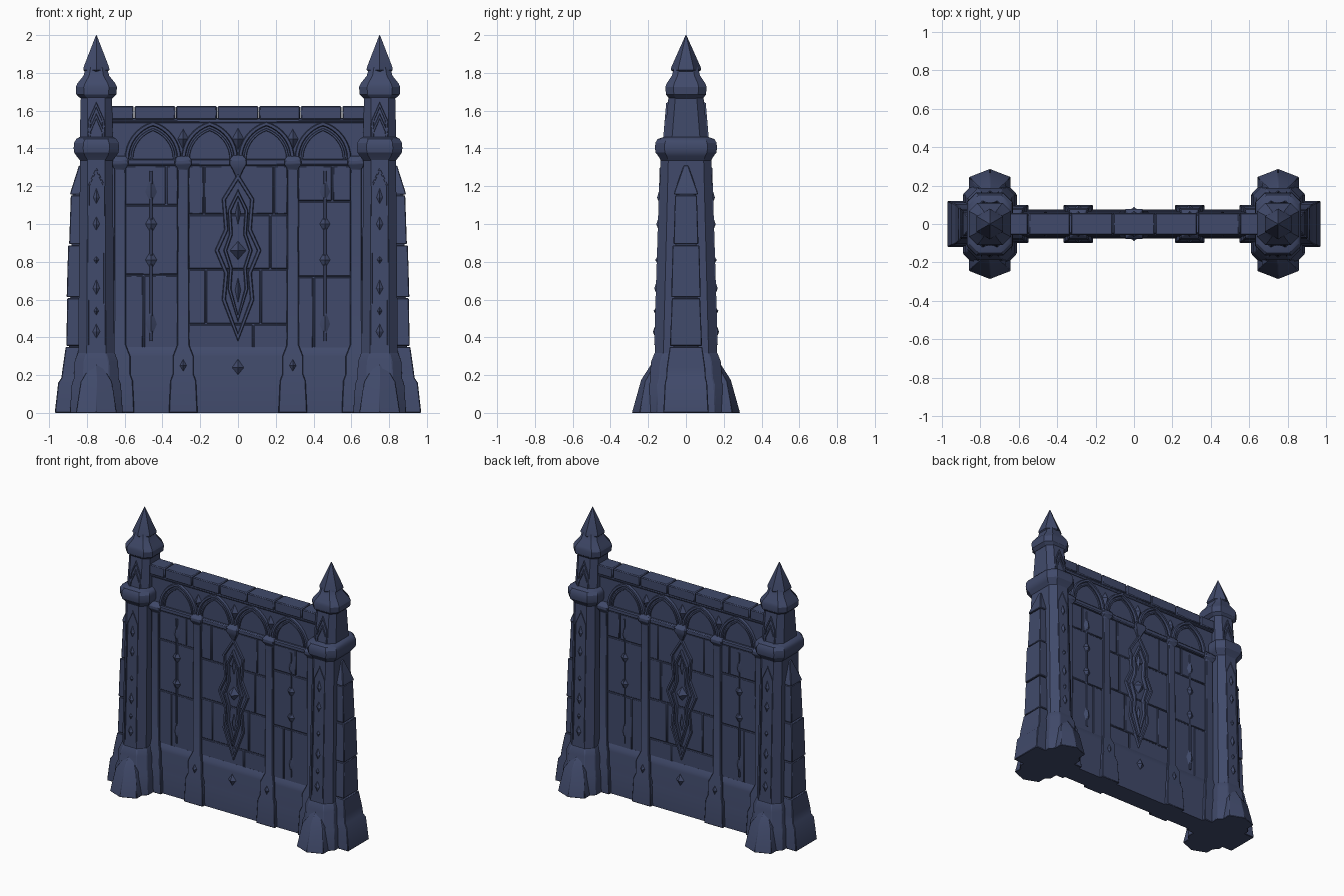
import bpy, bmesh, math, random
from mathutils import Vector

if "Cube" in bpy.data.objects:
    bpy.data.objects.remove(bpy.data.objects["Cube"])

random.seed(4)
stone = bpy.data.materials.new("dark blue stone")
stone.diffuse_color = (0.052, 0.068, 0.145, 1)
stone.use_nodes = True
stone.node_tree.nodes["Principled BSDF"].inputs["Base Color"].default_value = stone.diffuse_color
PX = 0.75  # pillar centre


def finish(name, bm, mirror="", bevel=0.0):
    bmesh.ops.recalc_face_normals(bm, faces=bm.faces)
    me = bpy.data.meshes.new(name)
    bm.to_mesh(me)
    bm.free()
    me.materials.append(stone)
    ob = bpy.data.objects.new(name, me)
    bpy.context.collection.objects.link(ob)
    if bevel:
        b = ob.modifiers.new("bevel", 'BEVEL')
        b.width, b.segments, b.limit_method = bevel, 1, 'ANGLE'
    if mirror:
        m = ob.modifiers.new("mirror", 'MIRROR')
        m.use_axis = ("x" in mirror, "y" in mirror, False)
        m.use_mirror_merge = False
    return ob


def add_loft(bm, loops, cyclic=False):
    rows = [[bm.verts.new(p) for p in lp] for lp in loops]
    n = len(rows[0])
    pairs = list(zip(rows, rows[1:])) + ([(rows[-1], rows[0])] if cyclic else [])
    for a, b in pairs:
        for i in range(n):
            j = (i + 1) % n
            bm.faces.new((a[i], a[j], b[j], b[i]))
    if not cyclic:
        bm.faces.new(rows[0])
        bm.faces.new(rows[-1])


def loft(name, loops, mirror="", bevel=0.0):
    bm = bmesh.new()
    add_loft(bm, loops)
    return finish(name, bm, mirror, bevel)


def rect(x0, x1, y0, y1, z):
    return [(x0, y0, z), (x1, y0, z), (x1, y1, z), (x0, y1, z)]


def octa(hx, hy, c, z, cx=PX):
    """Elongated octagon section with corner cut c."""
    return [(cx + x, y, z) for x, y in (
        (-hx + c, -hy), (hx - c, -hy), (hx, -hy + c), (hx, hy - c),
        (hx - c, hy), (-hx + c, hy), (-hx, hy - c), (-hx, -hy + c))]


def gem(bm, x, z, w, up, down, y, h):
    """Faceted diamond standing off the surface y (a function of z)."""
    base = [(x, z + up), (x + w, z), (x, z - down), (x - w, z)]
    vs = [bm.verts.new((px, -y(pz) + 0.01, pz)) for px, pz in base]
    tip = bm.verts.new((x, -y(z) - h, z))
    for i in range(4):
        bm.faces.new((vs[i], vs[(i + 1) % 4], tip))
    bm.faces.new(vs)


def rib(bm, path, w, y, h, closed=False):
    """Raised moulding following an x-z path."""
    n, loops = len(path), []
    for i, p in enumerate(path):
        p = Vector(p)
        a = Vector(path[(i - 1) % n]) if closed or i else p
        b = Vector(path[(i + 1) % n]) if closed or i < n - 1 else p
        d0, d1 = (p - a), (b - p)
        d0, d1 = (d0.normalized() if d0.length else d1.normalized()), (d1.normalized() if d1.length else d0.normalized())
        t = (d0 + d1).normalized()
        nrm = Vector((-t.y, t.x)) / max(0.45, t.dot(d1))
        s = -y(p.y)
        loops.append([(p.x + nrm.x * k * w, s - o, p.y + nrm.y * k * w)
                      for k, o in ((-1, -0.01), (-0.5, h), (0.5, h), (1, -0.01))])
    add_loft(bm, loops, closed)


wall_y = lambda z: 0.046
shaft_y = lambda z: 0.165 - (z - 0.3) * 0.031
top_y = lambda z: 0.115 - (z - 1.45) * 0.09

# wall core and block facing
loft("wall_core", [rect(-0.68, 0.68, -0.04, 0.04, z) for z in (0, 1.56)])
bm = bmesh.new()
rows = [
    ((-0.265, 0.265), [(0.3, 0.47, [0.08]), (0.47, 0.76, [-0.17, 0.12]), (0.76, 1.05, [0.17]), (1.05, 1.31, [-0.18, 0.19])]),
    ((-0.6, -0.315), [(0.3, 0.73, [-0.5]), (0.73, 1.1, []), (1.1, 1.31, [-0.38])]),
    ((0.315, 0.6), [(0.3, 0.72, [0.4]), (0.72, 1.12, []), (1.12, 1.31, [0.5])]),
]
for side in (-1, 1):
    for (xa, xb), courses in rows:
        for z0, z1, cuts in courses:
            xs = [xa] + cuts + [xb]
            for a, b in zip(xs, xs[1:]):
                y = 0.046 + random.uniform(-0.001, 0.002)
                g = 0.003
                add_loft(bm, [rect(a + g, b - g, side * 0.03, side * y, z) for z in (z0 + g, z1 - g)])
finish("wall_blocks", bm, bevel=0.004)

# plinth: moulded profile swept along the wall
prof = [(0.075, 0), (0.072, 0.15), (0.066, 0.18), (0.066, 0.3), (0.06, 0.325), (0.046, 0.35)]
loop = prof + [(-y, z) for y, z in reversed(prof)]
loft("wall_plinth", [[(x, y, z) for y, z in loop] for x in (-0.66, 0.66)])

# coping stones and string courses
bm = bmesh.new()
joints = [-0.68, -0.55, -0.33, -0.11, 0.11, 0.33, 0.55, 0.68]
for a, b in zip(joints, joints[1:]):
    add_loft(bm, [rect(a + .002, b - .002, -0.057, 0.057, z) for z in (1.553, 1.625)])
finish("coping_stones", bm, bevel=0.006)
bm = bmesh.new()
for z0, z1, y in ((1.31, 1.345, 0.06), (1.535, 1.556, 0.052)):
    add_loft(bm, [rect(-0.67, 0.67, -y, y, z) for z in (z0, z1)])
finish("string_courses", bm, bevel=0.007)

# pilasters with stepped feet and small capitals
bm = bmesh.new()
for x in (0.29, 0.625):
    def step(w, y, z):
        return rect(x - w, x + w, -y, y, z)
    add_loft(bm, [step(0.076, 0.1, 0), step(0.068, 0.094, 0.17), step(0.055, 0.085, 0.205),
                  step(0.055, 0.082, 0.30), step(0.032, 0.062, 0.36), step(0.029, 0.06, 1.29),
                  step(0.045, 0.075, 1.315), step(0.045, 0.075, 1.338), step(0.03, 0.055, 1.36)])
finish("pilasters", bm, "x", 0.004)

# pointed arcade
bm = bmesh.new()
for cx in (0.15, 0.45):
    for half, rise, w, h in ((0.138, 0.185, 0.014, 0.012), (0.112, 0.155, 0.009, 0.005)):
        r = (half * half + rise * rise) / (2 * half)
        end = math.asin(rise / r)
        arc = [(half - r + r * math.cos(end * i / 8), r * math.sin(end * i / 8)) for i in range(9)]
        path = [(cx - px, 1.345 + pz) for px, pz in arc] + [(cx + px, 1.345 + pz) for px, pz in arc[-2::-1]]
        rib(bm, path, w, lambda z: 0.04, h + 0.004)
finish("arcade_arches", bm, "xy")

# hanging corbel under the middle arches
bm = bmesh.new()
for s in (-1, 1):
    add_loft(bm, [rect(-w, w, s * 0.03, s * y, z) for w, y, z in (
        (0.003, 0.048, 1.23), (0.03, 0.068, 1.29), (0.045, 0.078, 1.315), (0.045, 0.078, 1.34), (0.025, 0.055, 1.365))])
finish("centre_corbel", bm, bevel=0.003)

# diamond studs on the spandrels and plinth
bm = bmesh.new()
gem(bm, 0.29, 1.45, 0.033, 0.06, 0.065, wall_y, 0.022)
gem(bm, 0.29, 0.25, 0.028, 0.05, 0.05, lambda z: 0.084, 0.016)
finish("side_studs", bm, "xy")
bm = bmesh.new()
gem(bm, 0, 1.45, 0.035, 0.065, 0.065, wall_y, 0.024)
gem(bm, 0, 0.24, 0.045, 0.065, 0.055, lambda z: 0.066, 0.022)
gem(bm, 0, 0.86, 0.052, 0.06, 0.06, wall_y, 0.044)
gem(bm, 0, 1.06, 0.022, 0.1, 0.1, wall_y, 0.02)
gem(bm, 0, 0.65, 0.022, 0.1, 0.1, wall_y, 0.02)
finish("centre_studs", bm, "y")

# central lancet ornament: nested frames
bm = bmesh.new()
half = [(0.075, 1.13), (0.062, 0.97), (0.112, 0.86), (0.062, 0.74), (0.075, 0.60)]
frame = [(0, 1.25)] + half + [(0, 0.40)] + [(-x, z) for x, z in reversed(half)]
rib(bm, frame, 0.013, wall_y, 0.014, True)
inner = [(x * 0.6, 0.86 + (z - 0.86) * 0.78) for x, z in frame]
rib(bm, inner, 0.011, wall_y, 0.022, True)
finish("lancet_ornament", bm, "y")

# side panel ornaments: chain of diamonds on a thin rod
bm = bmesh.new()
for z, w, up, down in ((1.17, 0.045, 0.13, 0.09), (1.0, 0.045, 0.075, 0.075),
                       (0.81, 0.045, 0.075, 0.075), (0.47, 0.045, 0.13, 0.11)):
    gem(bm, 0.46, z, w, up, down, wall_y, 0.02)
rib(bm, [(0.46, 0.38), (0.46, 1.28)], 0.011, wall_y, 0.008)
finish("panel_ornaments", bm, "xy")

# corner pillars
loft("pillar_foot", [octa(0.14, 0.215, 0.06, 0), octa(0.13, 0.205, 0.055, 0.15), octa(0.118, 0.19, 0.05, 0.185),
                     octa(0.115, 0.185, 0.05, 0.27), octa(0.097, 0.165, 0.045, 0.32)], "x", 0.004)
loft("pillar_shaft", [octa(0.096, 0.165, 0.045, 0.3), octa(0.086, 0.133, 0.04, 1.36)], "x")
loft("pillar_collar", [octa(0.085, 0.132, 0.04, 1.335), octa(0.105, 0.147, 0.045, 1.36), octa(0.117, 0.161, 0.05, 1.378),
                       octa(0.12, 0.164, 0.05, 1.40), octa(0.118, 0.162, 0.05, 1.43), octa(0.106, 0.15, 0.047, 1.45),
                       octa(0.09, 0.12, 0.04, 1.46)], "x")
loft("pillar_top", [octa(0.088, 0.115, 0.04, 1.44), octa(0.082, 0.092, 0.036, 1.68)], "x")
loft("pillar_cap", [octa(0.084, 0.09, 0.036, 1.665), octa(0.106, 0.106, 0.042, 1.685), octa(0.109, 0.109, 0.042, 1.725),
                    octa(0.1, 0.102, 0.04, 1.745), octa(0.068, 0.075, 0.03, 1.785), octa(0.055, 0.062, 0.025, 1.83)], "x")


def hexa(r, z):
    return [(PX + r * math.sin(math.pi * k / 3), r * math.cos(math.pi * k / 3), z) for k in range(6)]


loft("pillar_spire", [hexa(0.06, 1.8), hexa(0.08, 1.815), hexa(0.078, 1.83), hexa(0.002, 2.0)], "x")

# prow-shaped gabled spur at the front and back of each pillar
def spur(w, edge, nose, z, ze):
    return [(PX - w, -0.1, ze), (PX - w, -edge, ze), (PX, -nose, z), (PX + w, -edge, ze), (PX + w, -0.1, ze)]


loft("pillar_spur", [spur(0.108, 0.245, 0.287, 0, 0), spur(0.083, 0.215, 0.238, 0.175, 0.165),
                     spur(0.02, 0.16, 0.165, 0.29, 0.265)], "xy", 0.003)

# stepped outer buttress with stone joints and gabled head
bm = bmesh.new()
def out(x, w, z):
    return rect(PX, x, -w, w, z)
add_loft(bm, [out(0.97, 0.12, 0), out(0.952, 0.112, 0.16), out(0.935, 0.105, 0.185), out(0.928, 0.102, 0.24), out(0.912, 0.086, 0.35)])
levels = [(0.352, 0.909, 0.085), (0.61, 0.904, 0.075), (0.89, 0.896, 0.068), (1.155, 0.887, 0.06)]
for i, ((z0, x0, w0), (z1, x1, w1)) in enumerate(zip(levels, levels[1:])):
    o = (0.0, 0.003, -0.002)[i]
    add_loft(bm, [out(x0 + o, w0 + o, z0 + .003), out(x1 + o, w1 + o, z1 - .003)])
add_loft(bm, [out(0.89, 0.064, 1.155), out(0.885, 0.06, 1.175), out(0.842, 0.012, 1.31)])
add_loft(bm, [out(0.895, 0.066, 0.3), out(0.875, 0.052, 1.2)])
finish("outer_buttress", bm, "x", 0.004)

# diamond chain and border on the pillar faces
bm = bmesh.new()
for z, w, up, down in ((1.14, 0.03, 0.09, 0.06), (1.0, 0.032, 0.07, 0.06), (0.81, 0.024, 0.035, 0.035),
                       (0.66, 0.032, 0.08, 0.06), (0.54, 0.022, 0.035, 0.04), (0.43, 0.034, 0.07, 0.06)):
    gem(bm, PX, z, w, up, down, shaft_y, 0.014)
rib(bm, [(PX - 0.044, 0.36), (PX - 0.041, 1.2), (PX, 1.29), (PX + 0.041, 1.2), (PX + 0.044, 0.36)], 0.006, shaft_y, 0.005)
for z in (1.55, 1.49):
    rib(bm, [(PX - 0.04, z - 0.06), (PX - 0.035, z), (PX, z + 0.08), (PX + 0.035, z), (PX + 0.04, z - 0.06)], 0.009, top_y, 0.006)
finish("pillar_ornament", bm, "xy")

# crisp edges, soft mouldings
for ob in bpy.data.objects:
    ob.select_set(True)
    bpy.context.view_layer.objects.active = ob
bpy.ops.object.shade_smooth_by_angle(angle=math.radians(28))
